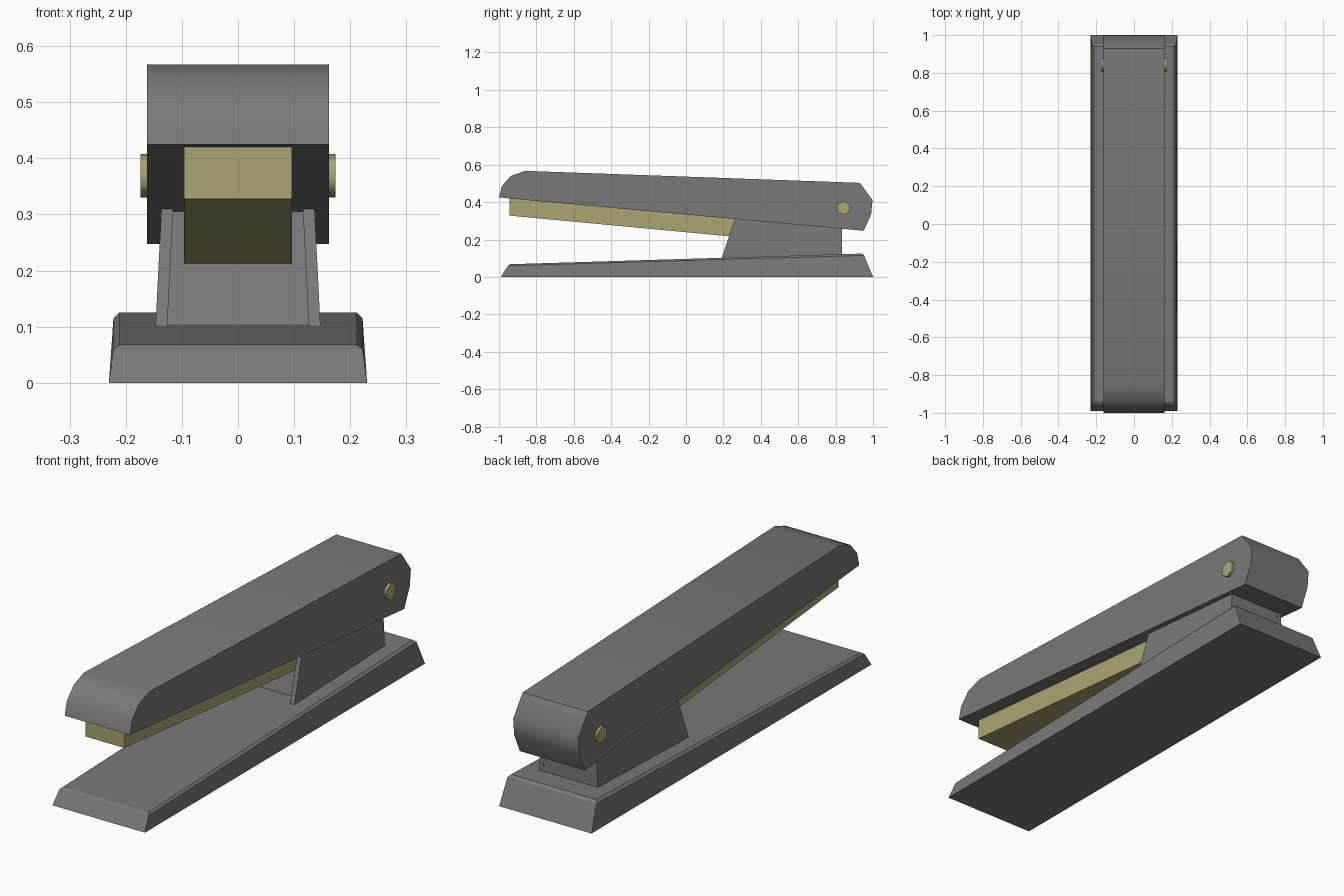
import bpy
import bmesh
from math import radians
from mathutils import Matrix

cube = bpy.data.objects.get("Cube")
if cube:
    bpy.data.objects.remove(cube, do_unlink=True)


def material(name, rgb):
    mat = bpy.data.materials.new(name)
    mat.use_nodes = True
    mat.diffuse_color = (*rgb, 1)
    mat.node_tree.nodes["Principled BSDF"].inputs["Base Color"].default_value = (*rgb, 1)
    return mat


grey = material("grey", (0.19, 0.19, 0.19))
brass = material("brass", (0.42, 0.37, 0.16))


def finish(name, bm, mat, smooth=None):
    bmesh.ops.recalc_face_normals(bm, faces=bm.faces)
    mesh = bpy.data.meshes.new(name)
    bm.to_mesh(mesh)
    bm.free()
    mesh.materials.append(mat)
    obj = bpy.data.objects.new(name, mesh)
    bpy.context.collection.objects.link(obj)
    if smooth:
        bpy.ops.object.select_all(action="DESELECT")
        obj.select_set(True)
        bpy.context.view_layer.objects.active = obj
        bpy.ops.object.shade_smooth_by_angle(angle=radians(smooth))
    return obj


def loft(name, rings, mat, smooth=None):
    """Skin a stack of matching rings and cap both ends."""
    bm = bmesh.new()
    loops = [[bm.verts.new(p) for p in ring] for ring in rings]
    n = len(loops[0])
    for a, b in zip(loops, loops[1:]):
        for i in range(n):
            j = (i + 1) % n
            bm.faces.new((a[i], a[j], b[j], b[i]))
    bm.faces.new(loops[0])
    bm.faces.new(loops[-1])
    return finish(name, bm, mat, smooth)


def extrude_x(name, profile, x0, x1, mat, smooth=None):
    """Sweep a (y, z) profile across x."""
    return loft(name, [[(x, y, z) for y, z in profile] for x in (x0, x1)], mat, smooth)


def tapered_ring(half, front, back, z_front, z_back):
    return [(-half, front, z_front), (half, front, z_front),
            (half, back, z_back), (-half, back, z_back)]


# Sloping base with a small bevelled rim
loft("base", [tapered_ring(0.23, -0.99, 1.0, 0, 0),
              tapered_ring(0.222, -0.952, 0.952, 0.06, 0.115),
              tapered_ring(0.212, -0.94, 0.94, 0.068, 0.125)], grey)

# Bracket core, set back between the side plates
loft("bracket_core", [tapered_ring(0.13, 0.245, 0.834, 0.09, 0.09),
                      tapered_ring(0.12, 0.315, 0.834, 0.33, 0.30)], grey)

# Bracket side plates, leaning inwards
for side, label in ((1, "left"), (-1, "right")):
    plate = [(0.187, 0.09), (0.262, 0.315), (0.835, 0.30), (0.835, 0.09)]
    rings = [[(side * (x - 0.05 * (z - 0.1)), y, z) for y, z in plate]
             for x in (0.126, 0.147)]
    loft(label + "_bracket_plate", rings, grey)

# Upper arm with rounded nose and heel
extrude_x("upper_arm", [(-1.0, 0.425), (-0.985, 0.485), (-0.937, 0.54), (-0.86, 0.567),
                        (0.93, 0.503), (0.997, 0.41), (0.99, 0.335), (0.95, 0.247)],
          -0.162, 0.162, grey, 45)

# Staple magazine under the arm
extrude_x("magazine", [(-0.945, 0.328), (-0.945, 0.43), (0.33, 0.32), (0.33, 0.208)],
          -0.096, 0.096, brass)

# Hinge pin passing through the heel
bm = bmesh.new()
place = Matrix.Translation((0, 0.842, 0.369)) @ Matrix.Rotation(radians(90), 4, "Y")
place = place @ Matrix.Rotation(radians(30), 4, "Z")
bmesh.ops.create_cone(bm, cap_ends=True, segments=6, radius1=0.039, radius2=0.039,
                      depth=0.348, matrix=place)
# Turn the hexagon so that a corner points up
top = max(v.co.z for v in bm.verts)
if top < 0.369 + 0.038:
    bmesh.ops.rotate(bm, verts=bm.verts, cent=(0, 0.842, 0.369),
                     matrix=Matrix.Rotation(radians(30), 3, "X"))
finish("hinge_pin", bm, brass, 65)
